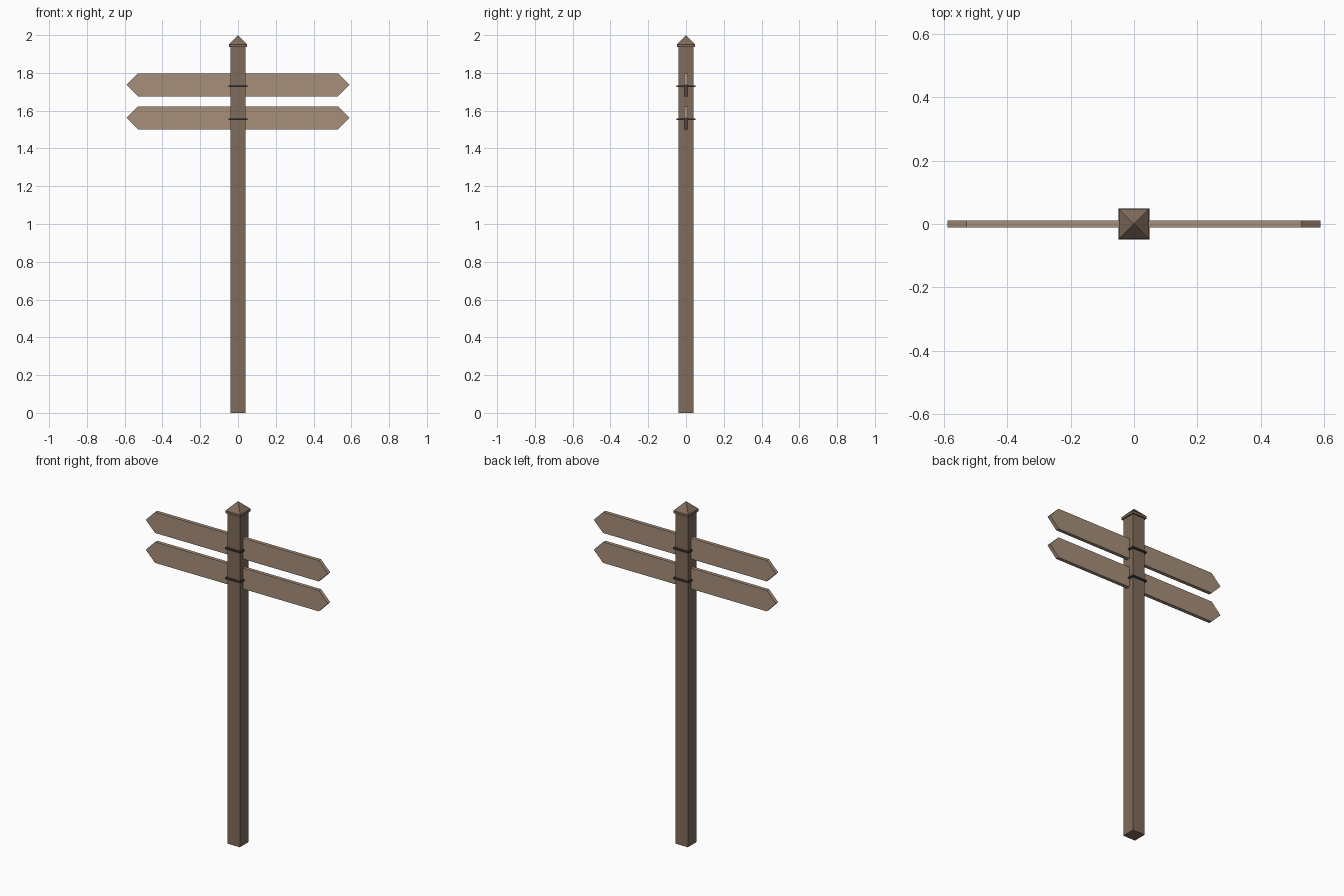
import bpy, bmesh

if "Cube" in bpy.data.objects:
    bpy.data.objects.remove(bpy.data.objects["Cube"])


def material(name, rgb):
    m = bpy.data.materials.new(name)
    m.diffuse_color = (*rgb, 1.0)
    m.use_nodes = True
    m.node_tree.nodes["Principled BSDF"].inputs["Base Color"].default_value = m.diffuse_color
    return m


POST = material("post brown wood", (0.215, 0.149, 0.102))
BOARD = material("light board wood", (0.385, 0.275, 0.195))
IRON = material("dark iron", (0.045, 0.047, 0.05))


def make_object(name, bm, mat):
    bmesh.ops.recalc_face_normals(bm, faces=bm.faces)
    mesh = bpy.data.meshes.new(name)
    bm.to_mesh(mesh)
    bm.free()
    mesh.materials.append(mat)
    obj = bpy.data.objects.new(name, mesh)
    bpy.context.collection.objects.link(obj)
    return obj


def square_prism(name, half, z0, z1, mat, apex=None):
    """Square block, optionally topped by a pyramid."""
    bm = bmesh.new()
    corners = [(-half, -half), (half, -half), (half, half), (-half, half)]
    low = [bm.verts.new((x, y, z0)) for x, y in corners]
    top = [bm.verts.new((x, y, z1)) for x, y in corners]
    bm.faces.new(low[::-1])
    for i in range(4):
        j = (i + 1) % 4
        bm.faces.new((low[i], low[j], top[j], top[i]))
    if apex is None:
        bm.faces.new(top)
    else:
        tip = bm.verts.new((0, 0, apex))
        for i in range(4):
            bm.faces.new((top[i], top[(i + 1) % 4], tip))
    return make_object(name, bm, mat)


def arrow_board(name, z, mat):
    """Board through the post, pointed at both ends."""
    h, t, shoulder, tip = 0.061, 0.0105, 0.53, 0.59
    outline = [(-tip, 0), (-shoulder, -h), (shoulder, -h),
               (tip, 0), (shoulder, h), (-shoulder, h)]
    bm = bmesh.new()
    face = bm.faces.new([bm.verts.new((x, -t, z + dz)) for x, dz in outline])
    ext = bmesh.ops.extrude_face_region(bm, geom=[face])
    moved = [v for v in ext["geom"] if isinstance(v, bmesh.types.BMVert)]
    bmesh.ops.translate(bm, verts=moved, vec=(0, 2 * t, 0))
    return make_object(name, bm, mat)


# Post and pointed cap
square_prism("post", 0.04, 0.0, 1.94, POST)
square_prism("post_cap", 0.048, 1.936, 1.95, POST, apex=2.0)

# Two direction boards, each held by a thin iron band around the post
for label, z in (("upper", 1.737), ("lower", 1.562)):
    arrow_board(label + "_arrow_board", z, BOARD)
    square_prism(label + "_iron_band", 0.049, z - 0.012, z - 0.003, IRON)
